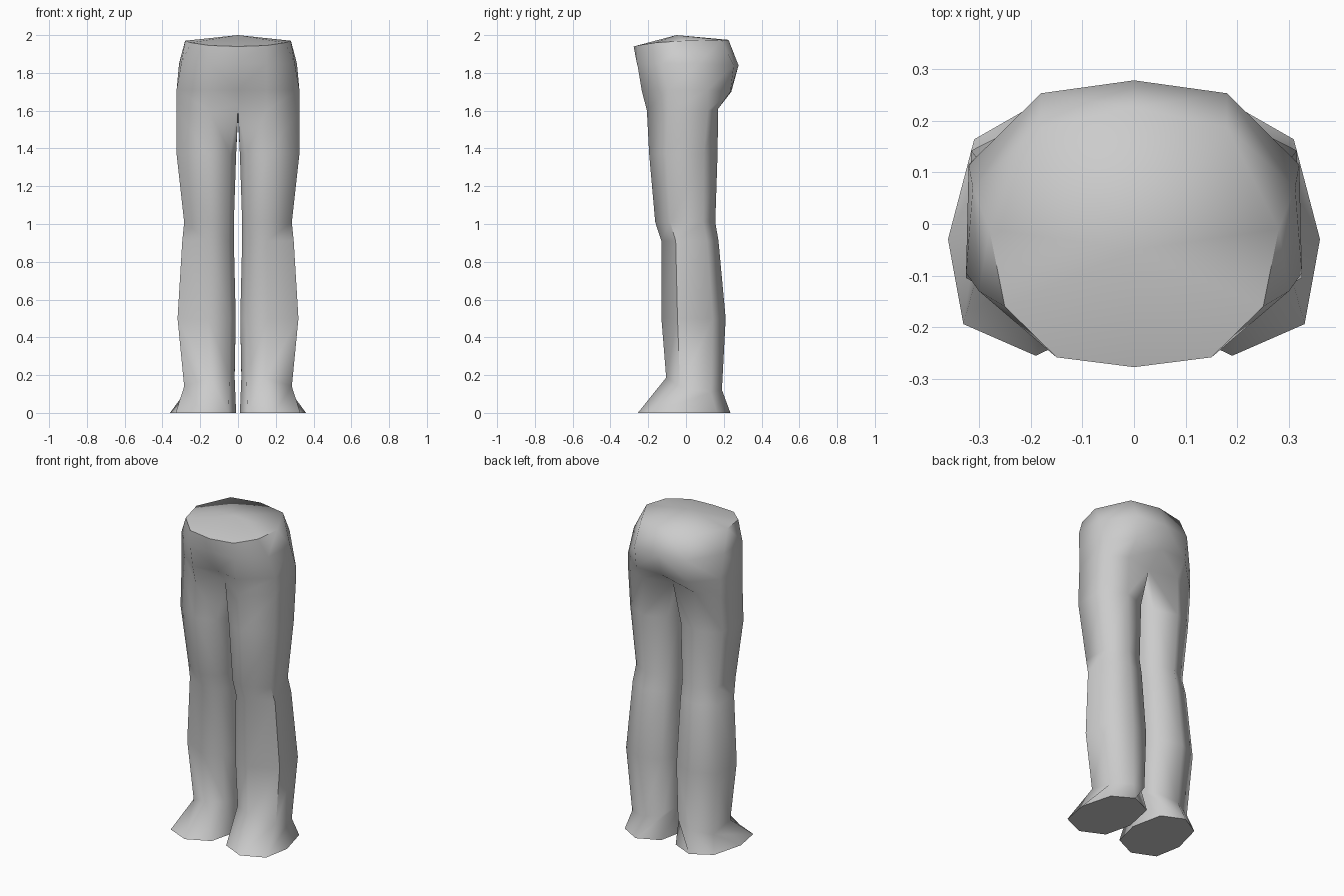
import bpy
import bmesh

default = bpy.data.objects.get("Cube")
if default:
    bpy.data.objects.remove(default, do_unlink=True)

cloth = bpy.data.materials.new("plain_grey")
cloth.use_nodes = True
grey = (0.6, 0.6, 0.6, 1)
cloth.diffuse_color = grey
cloth.node_tree.nodes["Principled BSDF"].inputs["Base Color"].default_value = grey

# Octagonal cross-sections, from inner front round the outside to the inside
LEG = [(-.8, -.75), (-.05, -1), (1, -.5), (.97, .6),
       (.1, 1), (-.75, .75), (-1, .3), (-1, -.3)]
FOOT = [(-.77, -.73), (.03, -1), (.83, -.75), (1, -.08),
        (.71, .71), (0, 1), (-.77, .75), (-1, -.05)]

bm = bmesh.new()


def leg_ring(shape, z, inner, outer, front, back, tilt=0):
    """Fit a cross-section into the given extents."""
    cx, rx = (inner + outer) / 2, (outer - inner) / 2
    cy, ry = (front + back) / 2, (back - front) / 2
    return [bm.verts.new((cx + u * rx, cy + v * ry, z - tilt * (u + v)))
            for u, v in shape]


def skin(low, high, closed=True):
    """Join two rings with quads."""
    n = len(low)
    for i in range(n if closed else n - 1):
        j = (i + 1) % n
        bm.faces.new((low[i], low[j], high[j], high[i]))


# Leg from sole to upper thigh
rings = [
    leg_ring(FOOT, 0, .01, .36, -.255, .235),
    leg_ring(LEG, .155, .018, .285, -.105, .19, .03),
    leg_ring(LEG, .5, .012, .32, -.13, .21),
    leg_ring(LEG, .91, .022, .295, -.13, .172),
    leg_ring(LEG, 1.01, .022, .285, -.163, .155),
    leg_ring(LEG, 1.37, .01, .325, -.195, .167),
]

# Crotch ring, whose inner points meet on the centre line
crotch = [bm.verts.new(p) for p in (
    (0, -.13, 1.63), (.15, -.207, 1.6), (.325, -.095, 1.6), (.32, .115, 1.6),
    (.18, .17, 1.61), (0, .13, 1.61), (0, .05, 1.56), (0, -.05, 1.56))]
rings.append(crotch)
for low, high in zip(rings, rings[1:]):
    skin(low, high)
bm.faces.new(reversed(rings[0]))

# Hips and waist, front centre to back centre
hips = [
    [(0, -.2, 1.71), (.15, -.235, 1.71), (.325, -.095, 1.71),
     (.32, .115, 1.71), (.18, .235, 1.7), (0, .24, 1.7)],
    [(0, -.26, 1.85), (.15, -.258, 1.85), (.3, -.13, 1.85),
     (.312, .07, 1.85), (.18, .253, 1.84), (0, .278, 1.84)],
    [(0, -.277, 1.94), (.15, -.258, 1.945), (.25, -.16, 1.96),
     (.28, -.01, 1.97), (.18, .187, 1.975), (0, .225, 1.975)],
]
last = crotch[:6]
for points in hips:
    ring = [bm.verts.new(p) for p in points]
    skin(last, ring, closed=False)
    last = ring

# Shallow waist cap
peak = bm.verts.new((0, -.05, 2))
for a, b in zip(last, last[1:]):
    bm.faces.new((a, b, peak))

mesh = bpy.data.meshes.new("trousers")
bm.to_mesh(mesh)
bm.free()
mesh.materials.append(cloth)
trousers = bpy.data.objects.new("trousers", mesh)
bpy.context.collection.objects.link(trousers)

# Mirror to the other side and smooth
bpy.ops.object.select_all(action="DESELECT")
trousers.select_set(True)
bpy.context.view_layer.objects.active = trousers
mirror = trousers.modifiers.new("mirror", "MIRROR")
mirror.use_clip = True
mirror.merge_threshold = 0.001
bpy.ops.object.modifier_apply(modifier=mirror.name)
bpy.ops.object.shade_smooth_by_angle(angle=1.1)
